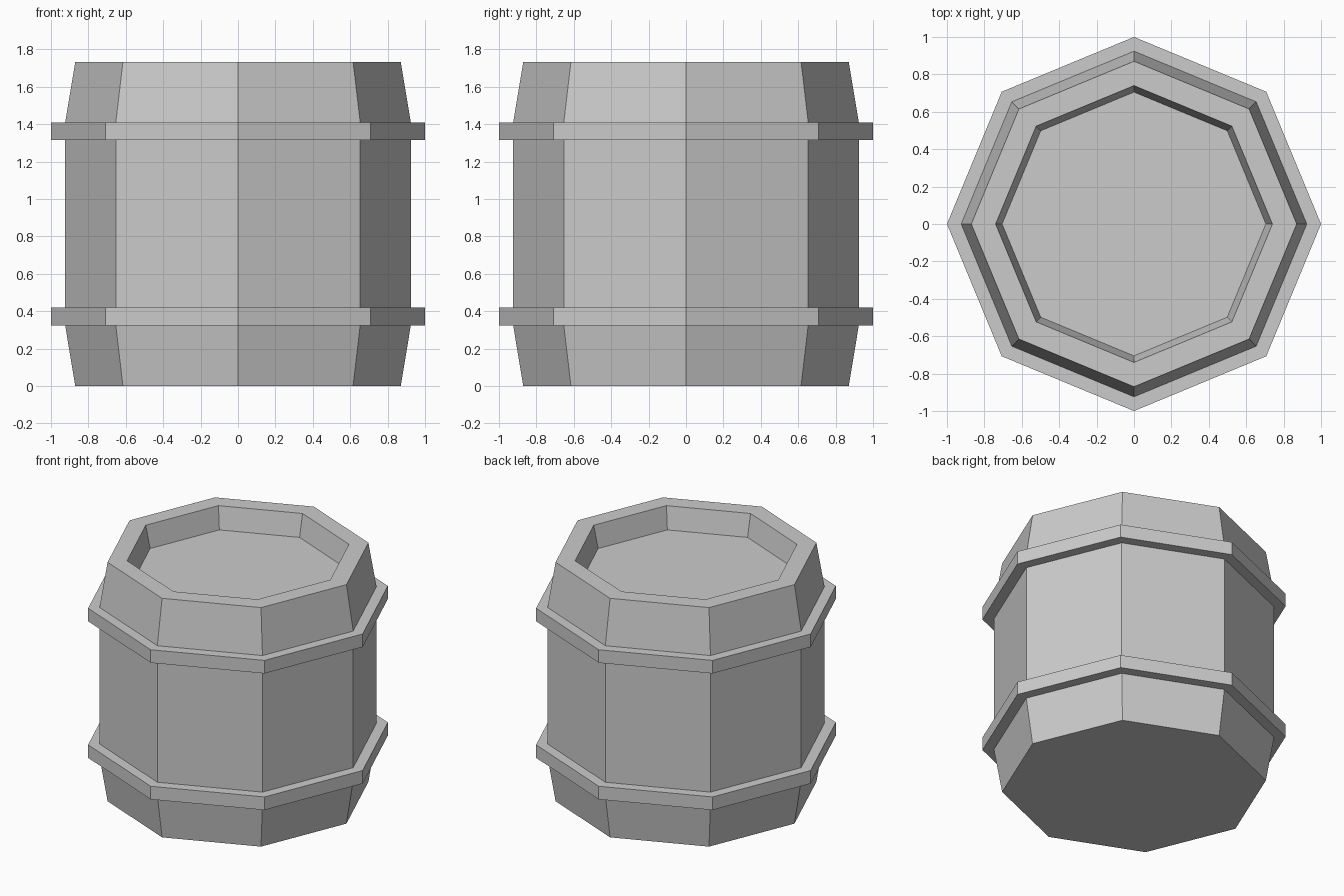
import bpy
import bmesh
from math import cos, sin, tau

if "Cube" in bpy.data.objects:
    bpy.data.objects.remove(bpy.data.objects["Cube"])

SIDES = 8


def lathe(name, profile, cap_start=False, cap_end=False):
    """Sweep an (r, z) profile, listed from bottom to top, around the z axis."""
    bm = bmesh.new()
    rings = [[bm.verts.new((r * cos(tau * i / SIDES), r * sin(tau * i / SIDES), z))
              for i in range(SIDES)] for r, z in profile]
    for low, high in zip(rings, rings[1:]):
        for i in range(SIDES):
            j = (i + 1) % SIDES
            bm.faces.new((low[i], low[j], high[j], high[i]))
    if cap_start:
        bm.faces.new(rings[0][::-1])
    if cap_end:
        bm.faces.new(rings[-1])
    mesh = bpy.data.meshes.new(name)
    bm.to_mesh(mesh)
    bm.free()
    obj = bpy.data.objects.new(name, mesh)
    bpy.context.collection.objects.link(obj)
    return obj


# Barrel body: tapered ends, straight middle, rim and recessed lid
lathe("barrel_body", [(0.87, 0), (0.924, 0.325), (0.924, 1.41), (0.87, 1.733),
                      (0.74, 1.733), (0.705, 1.573)], cap_start=True, cap_end=True)

# Hoops: square-edged bands sitting flush on the body
for name, z in (("lower_hoop", 0.325), ("upper_hoop", 1.315)):
    lathe(name, [(0.924, z), (1, z), (1, z + 0.095), (0.924, z + 0.095)])
